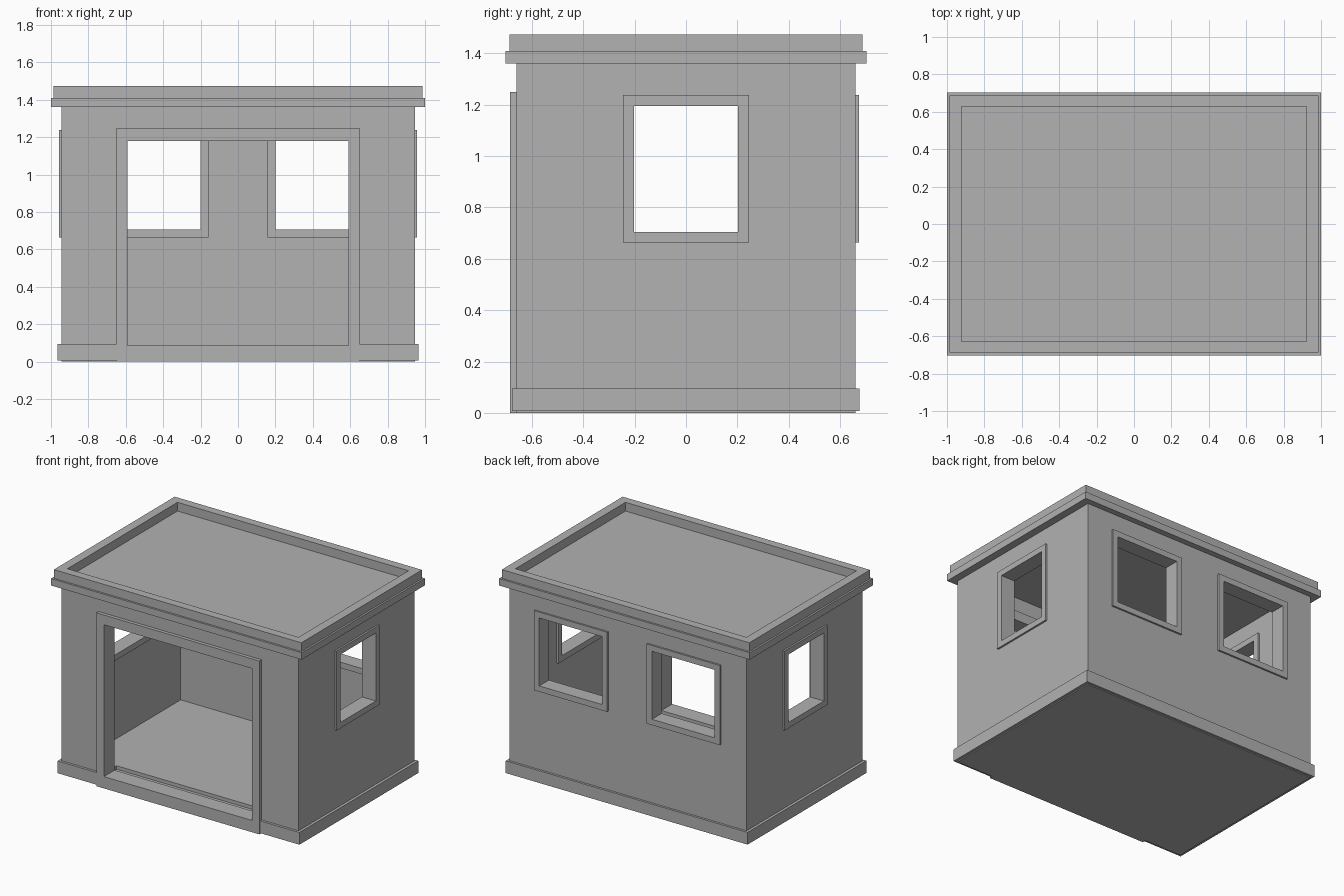
import bpy
import bmesh

default = bpy.data.objects.get("Cube")
if default:
    bpy.data.objects.remove(default, do_unlink=True)

grey = bpy.data.materials.new("plain grey")
grey.use_nodes = True
grey.diffuse_color = (0.445, 0.445, 0.445, 1)
grey.node_tree.nodes["Principled BSDF"].inputs["Base Color"].default_value = grey.diffuse_color


def finish(name, bm):
    bmesh.ops.recalc_face_normals(bm, faces=bm.faces)
    mesh = bpy.data.meshes.new(name)
    bm.to_mesh(mesh)
    bm.free()
    mesh.materials.append(grey)
    obj = bpy.data.objects.new(name, mesh)
    bpy.context.collection.objects.link(obj)
    return obj


def box(name, low, high):
    """Solid block between two opposite corners."""
    bm = bmesh.new()
    bmesh.ops.create_cube(bm, size=1)
    for v in bm.verts:
        v.co = [a if c < 0 else b for a, b, c in zip(low, high, v.co)]
    return finish(name, bm)


def ring(name, axis, span, outer, inner):
    """Rectangular frame; outer and inner are (u0, u1, v0, v1) across the axis."""
    def point(u, v, w):
        return {"x": (w, u, v), "y": (u, w, v), "z": (u, v, w)}[axis]

    bm = bmesh.new()
    loops = []
    for w in span:
        for u0, u1, v0, v1 in (outer, inner):
            corners = ((u0, v0), (u1, v0), (u1, v1), (u0, v1))
            loops.append([bm.verts.new(point(u, v, w)) for u, v in corners])
    out_a, in_a, out_b, in_b = loops
    for p, q in ((out_a, in_a), (in_a, in_b), (in_b, out_b), (out_b, out_a)):
        for i in range(4):
            j = (i + 1) % 4
            bm.faces.new((p[i], p[j], q[j], q[i]))
    return finish(name, bm)


def cut(target, cutter):
    mod = target.modifiers.new("opening", "BOOLEAN")
    mod.operation = "DIFFERENCE"
    mod.solver = "EXACT"
    mod.object = cutter
    bpy.context.view_layer.update()
    graph = bpy.context.evaluated_depsgraph_get()
    result = bpy.data.meshes.new_from_object(target.evaluated_get(graph))
    target.modifiers.clear()
    target.data = result
    bpy.data.objects.remove(cutter, do_unlink=True)


# Hollow room shell with its floor
WX, WY = 0.945, 0.66
IX, IY = 0.86, 0.575
walls = box("walls", (-WX, -WY, 0), (WX, WY, 1.38))
cut(walls, box("room_cutter", (-IX, -IY, 0.085), (IX, IY, 1.355)))

# Wide doorway and its surround
cut(walls, box("door_cutter", (-0.62, -0.8, 0.06), (0.62, -0.5, 1.21)))
ring("door_frame", "y", (-0.685, -0.563), (-0.65, 0.65, 0, 1.25), (-0.59, 0.59, 0.085, 1.18))

# Windows: one in each side wall, two in the back wall
SILL, HEAD, TRIM = 0.705, 1.195, 0.042
for side, sign in (("left", 1), ("right", -1)):
    cut(walls, box("side_cutter", (sign * 0.9 - 0.2, -0.22, SILL - 0.02),
                   (sign * 0.9 + 0.2, 0.22, HEAD + 0.02)))
    ring(side + "_window_frame", "x", (sign * 0.847, sign * 0.958),
         (-0.203 - TRIM, 0.203 + TRIM, SILL - TRIM, HEAD + TRIM), (-0.203, 0.203, SILL, HEAD))

    mid = sign * 0.45
    cut(walls, box("back_cutter", (mid - 0.27, 0.45, SILL - 0.02), (mid + 0.27, 0.8, HEAD + 0.02)))
    ring(side + "_back_window_frame", "y", (0.562, 0.673),
         (mid - 0.25 - TRIM, mid + 0.25 + TRIM, SILL - TRIM, HEAD + TRIM),
         (mid - 0.25, mid + 0.25, SILL, HEAD))

# Skirting round the foot, broken at the doorway
skirting = ring("skirting", "z", (0.007, 0.095), (-0.965, 0.965, -0.678, 0.676),
                (-0.93, 0.93, -0.645, 0.645))
cut(skirting, box("skirting_cutter", (-0.64, -0.8, -0.1), (0.64, -0.5, 0.2)))

# Overhanging roof slab with a raised rim
box("roof_slab", (-1, -0.702, 1.36), (1, 0.702, 1.41))
ring("roof_parapet", "z", (1.4, 1.473), (-0.987, 0.987, -0.688, 0.688), (-0.922, 0.922, -0.627, 0.627))
